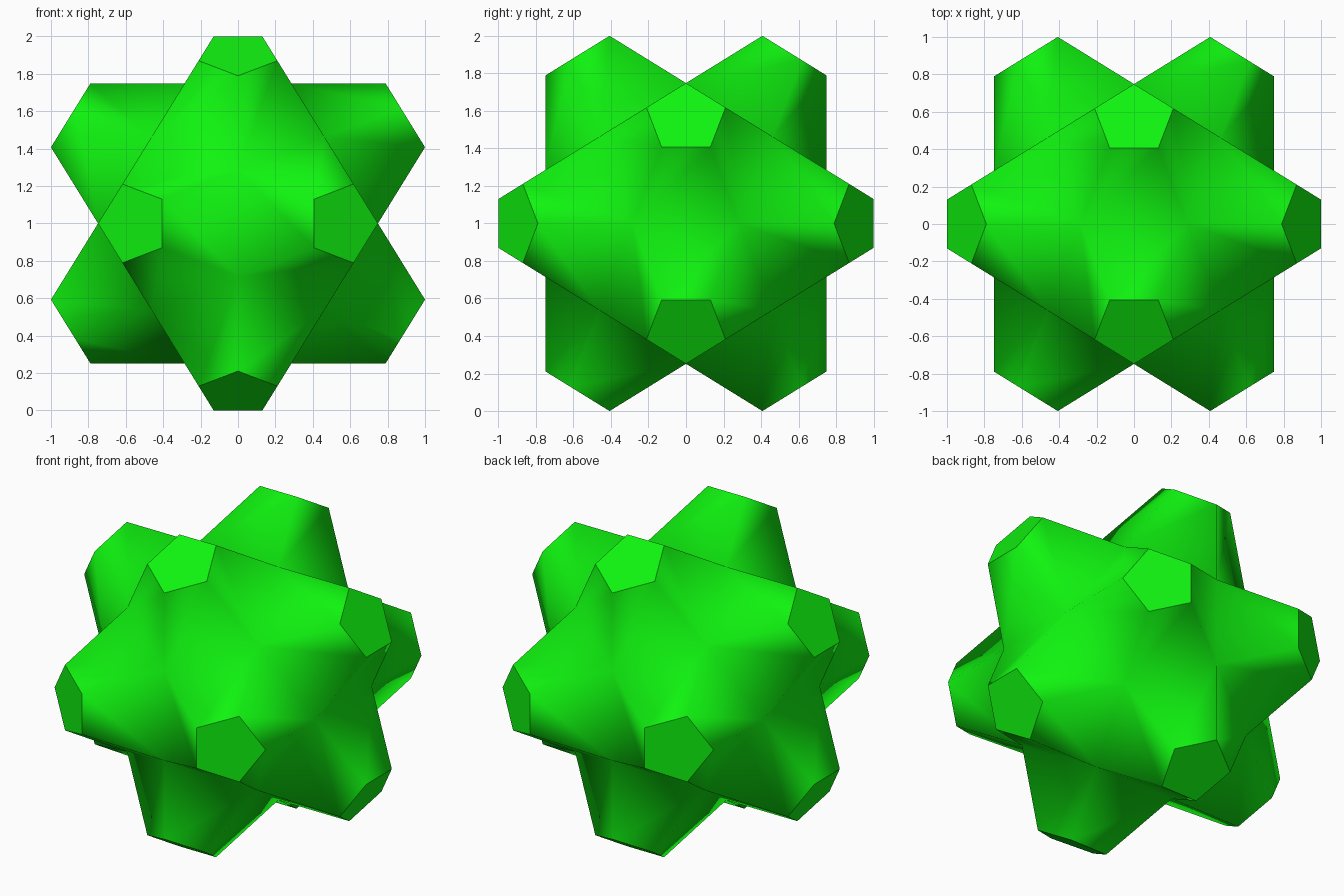
import bpy, bmesh, math
from mathutils import Vector

if "Cube" in bpy.data.objects:
    bpy.data.objects.remove(bpy.data.objects["Cube"])

PHI = (1 + math.sqrt(5)) / 2
CUT = 0.174               # where each tip is cut, as a share of the tip-to-tip ridge
BASE = 1 / PHI ** 2       # where neighbouring spikes meet along that ridge
SCALE = 1 / (PHI * (1 - CUT))

# Twelve spike tips on the five-fold axes
tips = []
for a in (1, -1):
    for b in (PHI, -PHI):
        tips += [Vector((b, 0, a)), Vector((a, b, 0)), Vector((0, a, b))]


def ring(tip, others, t):
    """Five points at share t along the ridges, ordered around the spike."""
    axis = tip.normalized()
    u = axis.orthogonal().normalized()
    v = axis.cross(u)
    pts = [tip.lerp(o, t) for o in others]
    pts.sort(key=lambda p: math.atan2(p.dot(v), p.dot(u)))
    return [p * SCALE + Vector((0, 0, 1)) for p in pts]


bm = bmesh.new()
for tip in tips:
    # Ridges run to the five tips two steps away
    others = [o for o in tips if abs((o - tip).length - 2 * PHI) < 0.01]
    # Ring order matches because each ridge lies in a plane through the axis
    cap = [bm.verts.new(p) for p in ring(tip, others, CUT)]
    order = ring(tip, others, BASE)
    # Past the spike's waist the ridge is still on the same side of the axis
    base = [bm.verts.new(p) for p in order]
    bm.faces.new(cap).smooth = False
    for i in range(5):
        j = (i + 1) % 5
        bm.faces.new((base[i], base[j], cap[j], cap[i])).smooth = True

# Weld the spikes into one closed star
bmesh.ops.remove_doubles(bm, verts=bm.verts, dist=0.001)
bmesh.ops.recalc_face_normals(bm, faces=bm.faces)
mesh = bpy.data.meshes.new("truncated_star")
bm.to_mesh(mesh)
bm.free()

star = bpy.data.objects.new("truncated_star", mesh)
bpy.context.collection.objects.link(star)

green = bpy.data.materials.new("green")
green.diffuse_color = (0.005, 0.9, 0.005, 1)
green.use_nodes = True
green.node_tree.nodes["Principled BSDF"].inputs["Base Color"].default_value = green.diffuse_color
mesh.materials.append(green)
